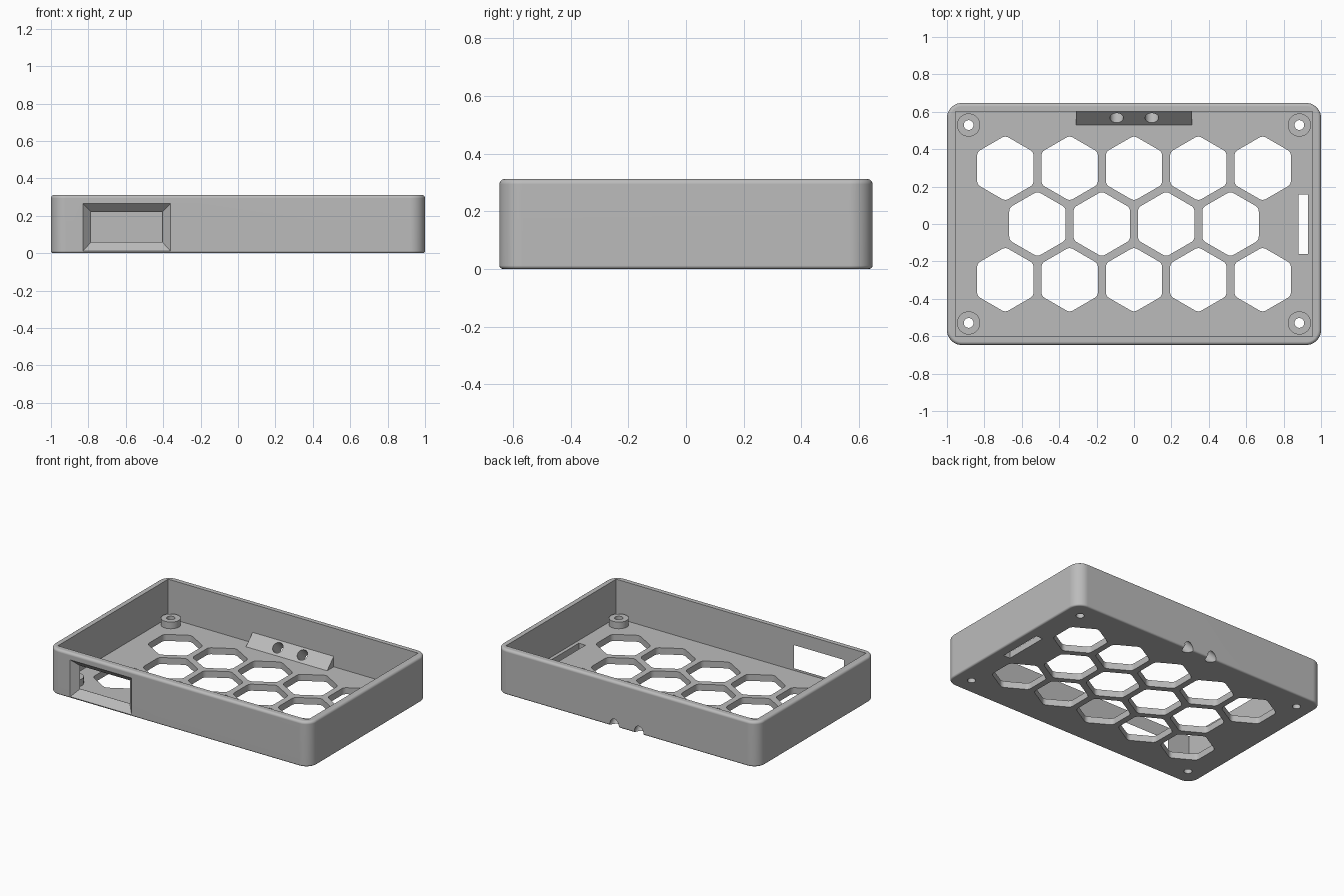
import bpy, bmesh
from math import sin, cos, pi, radians
from mathutils import Matrix, Vector

if "Cube" in bpy.data.objects:
    bpy.data.objects.remove(bpy.data.objects["Cube"], do_unlink=True)

HALF_X, HALF_Y, HEIGHT = 1.0, 0.647, 0.312
WALL, FLOOR, CORNER = 0.045, 0.045, 0.08
IN_X, IN_Y = HALF_X - WALL, HALF_Y - WALL

grey = bpy.data.materials.new("plain grey")
grey.use_nodes = True
grey.diffuse_color = (0.5, 0.5, 0.5, 1)
grey.node_tree.nodes["Principled BSDF"].inputs["Base Color"].default_value = (0.5, 0.5, 0.5, 1)


def loft(bm, rings):
    """Closed solid through a list of equally sized point rings."""
    loops = [[bm.verts.new(p) for p in ring] for ring in rings]
    n = len(loops[0])
    for a, b in zip(loops, loops[1:]):
        for i in range(n):
            j = (i + 1) % n
            bm.faces.new((a[i], a[j], b[j], b[i]))
    bm.faces.new(loops[0][::-1])
    bm.faces.new(loops[-1])


def prism(bm, outline, z0, z1):
    loft(bm, [[(x, y, z) for x, y in outline] for z in (z0, z1)])


def box(bm, x0, x1, y0, y1, z0, z1):
    prism(bm, [(x0, y0), (x1, y0), (x1, y1), (x0, y1)], z0, z1)


def cylinder(bm, centre, radius, length, tilt=0.0):
    place = Matrix.Translation(centre) @ Matrix.Rotation(tilt, 4, 'X')
    bmesh.ops.create_cone(bm, cap_ends=True, segments=40, radius1=radius,
                          radius2=radius, depth=length, matrix=place)


def rounded_rect(hx, hy, r, steps=10):
    pts = []
    for k, (sx, sy) in enumerate([(1, 1), (-1, 1), (-1, -1), (1, -1)]):
        for i in range(steps + 1):
            a = (k + i / steps) * pi / 2
            pts.append((sx * (hx - r) + r * cos(a), sy * (hy - r) + r * sin(a)))
    return pts


def rounded_hexagon(cx, cy, apothem, r, steps=5):
    reach = (apothem - r) / cos(pi / 6)
    pts = []
    for k in range(6):
        mid = pi / 6 + k * pi / 3
        for i in range(steps + 1):
            a = mid + (i / steps - 0.5) * pi / 3
            pts.append((cx + reach * cos(mid) + r * cos(a),
                        cy + reach * sin(mid) + r * sin(a)))
    return pts


def make(name, bm):
    bmesh.ops.recalc_face_normals(bm, faces=bm.faces)
    mesh = bpy.data.meshes.new(name)
    bm.to_mesh(mesh)
    bm.free()
    mesh.materials.append(grey)
    obj = bpy.data.objects.new(name, mesh)
    bpy.context.collection.objects.link(obj)
    return obj


def combine(target, tool, operation):
    """Apply a boolean and discard the tool."""
    tool.hide_render = True
    mod = target.modifiers.new(tool.name, 'BOOLEAN')
    mod.operation, mod.object, mod.solver = operation, tool, 'EXACT'
    bpy.context.view_layer.objects.active = target
    bpy.ops.object.modifier_apply(modifier=mod.name)
    bpy.data.objects.remove(tool, do_unlink=True)


# Outer shell with rounded corners and softened top and bottom edges
bm = bmesh.new()
levels = []
for i in range(4):
    a = i / 3 * pi / 2
    levels.append((0.012 * (1 - sin(a)), 0.012 * (1 - cos(a))))
for i in range(5):
    a = i / 4 * pi / 2
    levels.append((0.018 * (1 - cos(a)), HEIGHT - 0.018 * (1 - sin(a))))
loft(bm, [[(x, y, z) for x, y in rounded_rect(HALF_X - d, HALF_Y - d, CORNER - d)]
          for d, z in levels])
tray = make("case_tray", bm)

# Square-cornered cavity
bm = bmesh.new()
box(bm, -IN_X, IN_X, -IN_Y, IN_Y, FLOOR, HEIGHT + 0.1)
combine(tray, make("cavity_cutter", bm), 'DIFFERENCE')

# Corner standoffs
posts = [(sx * 0.884, sy * 0.529) for sx in (-1, 1) for sy in (-1, 1)]
bm = bmesh.new()
for x, y in posts:
    cylinder(bm, (x, y, 0.056), 0.062, 0.07)
combine(tray, make("standoffs", bm), 'UNION')

# Sloped block inside the back wall
bm = bmesh.new()
foot = 0.53 - FLOOR
loft(bm, [[(x, foot + 0.025, 0.025), (x, 0.625, 0.025), (x, 0.625, 0.625 - foot)]
          for x in (-0.31, 0.31)])
combine(tray, make("cable_block", bm), 'UNION')

# Honeycomb vents
bm = bmesh.new()
for row, count in ((1, 5), (0, 4), (-1, 5)):
    for i in range(count):
        x = (i - (count - 1) / 2) * 0.344
        prism(bm, rounded_hexagon(x, row * 0.298, 0.151, 0.035), -0.1, 0.1)
combine(tray, make("vent_cutter", bm), 'DIFFERENCE')

# Screw holes and side slot
bm = bmesh.new()
for x, y in posts:
    cylinder(bm, (x, y, 0.05), 0.026, 0.4)
box(bm, 0.88, 0.931, -0.16, 0.157, -0.1, 0.1)
combine(tray, make("floor_hole_cutter", bm), 'DIFFERENCE')

# Slanted cable holes from the block to the bottom back edge
bm = bmesh.new()
for x in (-0.093, 0.095):
    cylinder(bm, (x, 0.6, 0.0495), 0.036, 0.4, radians(45))
combine(tray, make("cable_hole_cutter", bm), 'DIFFERENCE')

# Tapered front window
outer = [Vector((x, -HALF_Y, z)) for x, z in
         ((-0.83, 0.01), (-0.36, 0.01), (-0.36, 0.265), (-0.83, 0.265))]
inner = [Vector((x, -IN_Y, z)) for x, z in
         ((-0.785, 0.06), (-0.405, 0.06), (-0.405, 0.22), (-0.785, 0.22))]
bm = bmesh.new()
loft(bm, [[o.lerp(i, t) for o, i in zip(outer, inner)] for t in (-0.1, 1.2)])
combine(tray, make("window_cutter", bm), 'DIFFERENCE')

# Smooth curves, crisp edges
bpy.ops.object.select_all(action='DESELECT')
tray.select_set(True)
bpy.context.view_layer.objects.active = tray
bpy.ops.object.shade_smooth_by_angle(angle=radians(32))
weighted = tray.modifiers.new("even_shading", 'WEIGHTED_NORMAL')
weighted.keep_sharp = True
